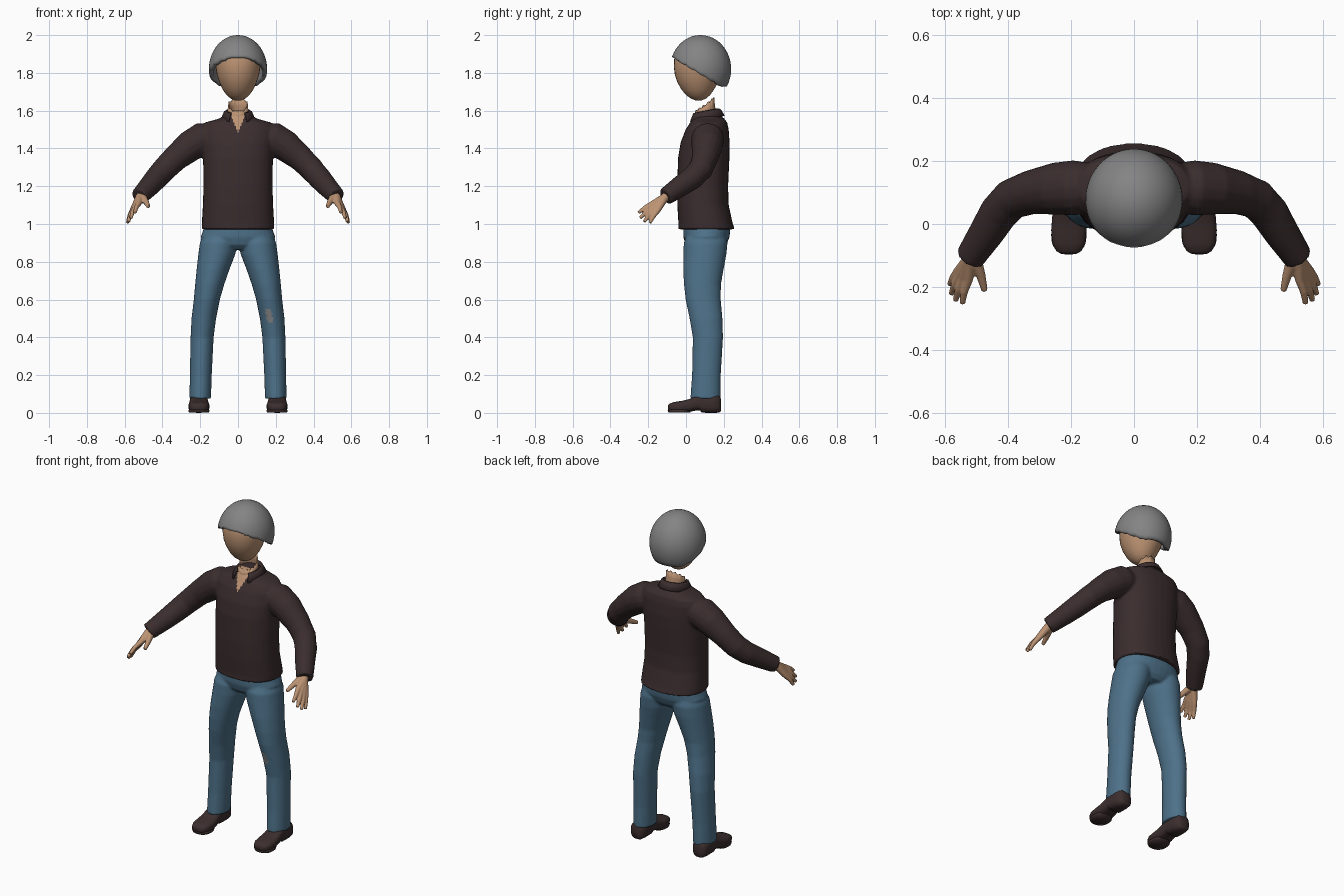
import bpy, bmesh
from math import sin, cos, pi, radians
from mathutils import Vector

cube = bpy.data.objects.get("Cube")
if cube:
    bpy.data.objects.remove(cube)


def material(name, r, g, b):
    m = bpy.data.materials.new(name)
    m.use_nodes = True
    m.diffuse_color = (r, g, b, 1)
    bsdf = m.node_tree.nodes["Principled BSDF"]
    bsdf.inputs["Base Color"].default_value = (r, g, b, 1)
    bsdf.inputs["Roughness"].default_value = 0.8
    return m


SKIN = material("skin", 0.50, 0.29, 0.17)
HAIR = material("grey hair", 0.23, 0.23, 0.23)
SHIRT = material("dark brown cloth", 0.043, 0.026, 0.027)
DENIM = material("blue denim", 0.075, 0.165, 0.25)
SHOE = material("dark brown leather", 0.045, 0.027, 0.027)
PATCH = material("grey patch", 0.22, 0.22, 0.22)


def skin_rings(bm, rings, caps=True):
    """Bridge equal-length rings of points into a tube."""
    rows = [[bm.verts.new(p) for p in ring] for ring in rings]
    n = len(rows[0])
    for a, b in zip(rows, rows[1:]):
        for i in range(n):
            j = (i + 1) % n
            bm.faces.new((a[i], a[j], b[j], b[i]))
    if caps:
        bm.faces.new(rows[0][::-1])
        bm.faces.new(rows[-1])


def oval(centre, u, v, power=2.0, n=32):
    """Superellipse ring spanned by the vectors u and v."""
    def bend(c):
        return (1 if c >= 0 else -1) * abs(c) ** (2 / power)
    angles = [2 * pi * i / n for i in range(n)]
    return [Vector(centre) + Vector(u) * bend(cos(t)) + Vector(v) * bend(sin(t)) for t in angles]


def stack(bm, sections, power=2.0, side=1):
    """Upright loft; sections are (z, x, y, half width, half depth)."""
    skin_rings(bm, [oval((x * side, y, z), (rx, 0, 0), (0, ry, 0), power)
                    for z, x, y, rx, ry in sections])


def tube(bm, points, side=1):
    """Round limb; points are (x, y, z, radius)."""
    ps = [Vector((x * side, y, z)) for x, y, z, r in points]
    rings = []
    for i, p in enumerate(ps):
        d = (ps[min(i + 1, len(ps) - 1)] - ps[max(i - 1, 0)]).normalized()
        u = d.cross(Vector((0, 0, 1))).normalized()
        r = points[i][3]
        rings.append(oval(p, u * r, d.cross(u) * r, n=16))
    skin_rings(bm, rings)


def finish(name, bm, mats, voxel=0, smooth=4, thick=0, rule=None):
    """Make an object, fuse its shells, then colour faces by rule."""
    bmesh.ops.recalc_face_normals(bm, faces=bm.faces)
    me = bpy.data.meshes.new(name)
    bm.to_mesh(me)
    bm.free()
    ob = bpy.data.objects.new(name, me)
    bpy.context.collection.objects.link(ob)
    if voxel:
        m = ob.modifiers.new("fuse", "REMESH")
        m.mode, m.voxel_size = "VOXEL", voxel
        m = ob.modifiers.new("soften", "SMOOTH")
        m.factor, m.iterations = 0.5, smooth
        dg = bpy.context.evaluated_depsgraph_get()
        me = bpy.data.meshes.new_from_object(ob.evaluated_get(dg))
        ob.modifiers.clear()
        ob.data = me
    if thick:
        m = ob.modifiers.new("thickness", "SOLIDIFY")
        m.thickness, m.offset = thick, -1
    me.materials.clear()
    for m in mats:
        me.materials.append(m)
    for p in me.polygons:
        p.use_smooth = True
        p.material_index = 1 if rule and rule(p.center, p.normal) else 0
    return ob


# Head
bm = bmesh.new()
stack(bm, [(1.655, 0, .066, .018, .018), (1.664, 0, .066, .038, .04), (1.682, 0, .064, .06, .063),
           (1.71, 0, .062, .08, .085), (1.75, 0, .062, .099, .108), (1.79, 0, .063, .112, .122),
           (1.83, 0, .065, .118, .129), (1.88, 0, .068, .12, .13), (1.93, 0, .07, .1, .11),
           (1.965, 0, .075, .05, .055)])
finish("head", bm, [SKIN])

# Hair cap with a wavy lower edge that slopes down to the nape
bm = bmesh.new()
N, ROWS = 96, 16


def hair_point(a, th):
    return Vector((.154 * sin(th) * sin(a), .077 - .162 * sin(th) * cos(a), 1.82 + .18 * cos(th)))


columns = []
for i in range(N):
    a = 2 * pi * i / N
    wave = .006 * abs(sin(a * 9)) if abs(sin(a)) > .5 else 0
    th = .3
    while th < 2.2:
        p = hair_point(a, th)
        if p.z < max(1.73, min(1.885, 1.842 - .6 * p.y)) - wave:
            break
        th += .01
    columns.append([hair_point(a, .02 + (th - .02) * k / ROWS) for k in range(ROWS + 1)])
skin_rings(bm, [[c[k] for c in columns] for k in range(ROWS + 1)], caps=False)
bm.verts.ensure_lookup_table()
bm.faces.new([bm.verts[i] for i in range(N)])
finish("hair", bm, [HAIR], thick=.022)

# Neck, open on top with a ragged slanted rim
bm = bmesh.new()
rings = [oval((0, y, z), (rx, 0, 0), (0, ry, tilt)) for y, z, rx, ry, tilt in
         ((.115, 1.5, .075, .07, 0), (.105, 1.56, .058, .06, .01),
          (.097, 1.6, .055, .056, .025), (.1, 1.63, .053, .05, .034))]
for i, p in enumerate(rings[-1]):
    p.z += .006 * (i % 3 - 1)
skin_rings(bm, rings, caps=False)
finish("neck", bm, [SKIN], thick=.006)

# Shirt: body and sleeves fused, with an open V at the throat
bm = bmesh.new()
stack(bm, [(.972, 0, .108, .192, .15), (1.0, 0, .104, .192, .144), (1.1, 0, .09, .186, .136),
           (1.2, 0, .088, .183, .135), (1.35, 0, .094, .185, .136), (1.43, 0, .101, .19, .13),
           (1.5, 0, .112, .195, .114), (1.537, 0, .12, .175, .098), (1.558, 0, .118, .1, .085),
           (1.578, 0, .112, .072, .066), (1.6, 0, .108, .056, .055)], power=2.3)
for s in (1, -1):
    tube(bm, [(.12, .115, 1.46, .075), (.19, .115, 1.45, .088), (.25, .112, 1.415, .083),
              (.33, .1, 1.35, .07), (.39, .078, 1.29, .065), (.43, .035, 1.245, .062),
              (.47, -.03, 1.2, .056), (.522, -.108, 1.145, .047)], s)
finish("shirt", bm, [SHIRT, SKIN], voxel=.0075,
       rule=lambda c, n: c.y < .09 and n.y < 0 and abs(c.x) < .42 * (c.z - 1.485))

# Collar: folded band around the neck, open at the front
bm = bmesh.new()
STEPS = 40
rows = []
for i in range(STEPS + 1):
    t = radians(33 + (360 - 66) * i / STEPS)
    back = (1 - cos(t)) / 2
    row = []
    for rx, ry, z in ((.058, .06, 1.57), (.064, .067, 1.588 + .025 * back),
                      (.074, .08, 1.583 + .024 * back), (.09, .1, 1.54 + .034 * back)):
        row.append(bm.verts.new((rx * sin(t), .105 - ry * cos(t), z)))
    rows.append(row)
for a, b in zip(rows, rows[1:]):
    for k in range(3):
        bm.faces.new((a[k], a[k + 1], b[k + 1], b[k]))
finish("collar", bm, [SHIRT], thick=.006)

# Jeans: hips and legs fused, with a worn patch on the left knee
bm = bmesh.new()
stack(bm, [(.865, 0, .108, .1, .085), (.89, 0, .106, .165, .108), (.93, 0, .108, .198, .122),
           (.97, 0, .11, .184, .125), (1.0, 0, .108, .175, .115)], power=2.2)
for s in (1, -1):
    stack(bm, [(.075, .2, .103, .057, .08), (.2, .197, .108, .058, .076), (.4, .19, .116, .061, .08),
               (.5, .181, .106, .065, .087), (.6, .165, .091, .069, .093), (.68, .15, .087, .077, .098),
               (.76, .132, .092, .087, .107), (.84, .112, .1, .098, .114),
               (.9, .102, .104, .1, .116), (.95, .09, .11, .09, .1)], side=s)


def worn(c, n):
    middle = .158 + .014 * (.55 - c.z) / .07
    return n.y < -.2 and .477 < c.z < .55 and abs(c.x - middle) < .016 + .004 * sin(c.z * 230)


finish("jeans", bm, [DENIM, PATCH], voxel=.007, rule=worn)

for side, s in (("left", 1), ("right", -1)):
    # Hand: tubes from the wrist through the knuckles to each tip
    bm = bmesh.new()
    wrist = (.507, -.085, 1.16, .026)
    palm = (.522, -.115, 1.138, .023)
    for knuckle, tip in (((.527, -.178, 1.107), (.545, -.252, 1.06)),
                         ((.542, -.175, 1.09), (.567, -.243, 1.032)),
                         ((.553, -.165, 1.078), (.58, -.222, 1.012)),
                         ((.558, -.15, 1.072), (.585, -.192, 1.006))):
        mid = (Vector(knuckle) + Vector(tip)) / 2 + Vector((.003, 0, .004))
        tube(bm, [wrist, palm, (*knuckle, .0155), (*mid, .012), (*tip, .009)], s)
    tube(bm, [wrist, (.5, -.125, 1.135, .02), (.486, -.165, 1.115, .015), (.474, -.212, 1.092, .01)], s)
    finish(side + "_hand", bm, [SKIN], voxel=.004, smooth=3)

    # Shoe: sections run from toe to heel as (y, bottom, top, half width)
    bm = bmesh.new()
    rings = []
    for y, low, high, rx in ((-.096, .016, .04, .022), (-.086, .008, .05, .04), (-.06, .004, .058, .053),
                             (-.02, .002, .064, .056), (.02, .006, .074, .053), (.055, .013, .092, .049),
                             (.075, .012, .1, .048), (.085, .001, .102, .048), (.14, 0, .102, .048),
                             (.172, .001, .095, .041), (.184, .008, .075, .025)):
        rings.append(oval((.207 * s, y, (low + high) / 2), (rx, 0, 0), (0, 0, (high - low) / 2), 2.8))
    skin_rings(bm, rings)
    finish(side + "_shoe", bm, [SHOE])

    # Sole edge around the front of the shoe
    bm = bmesh.new()
    stack(bm, [(.001, .207, -.035, .053, .058), (.012, .207, -.035, .056, .062),
               (.018, .207, -.035, .053, .059)], power=2.4, side=s)
    finish(side + "_sole", bm, [SHOE])
